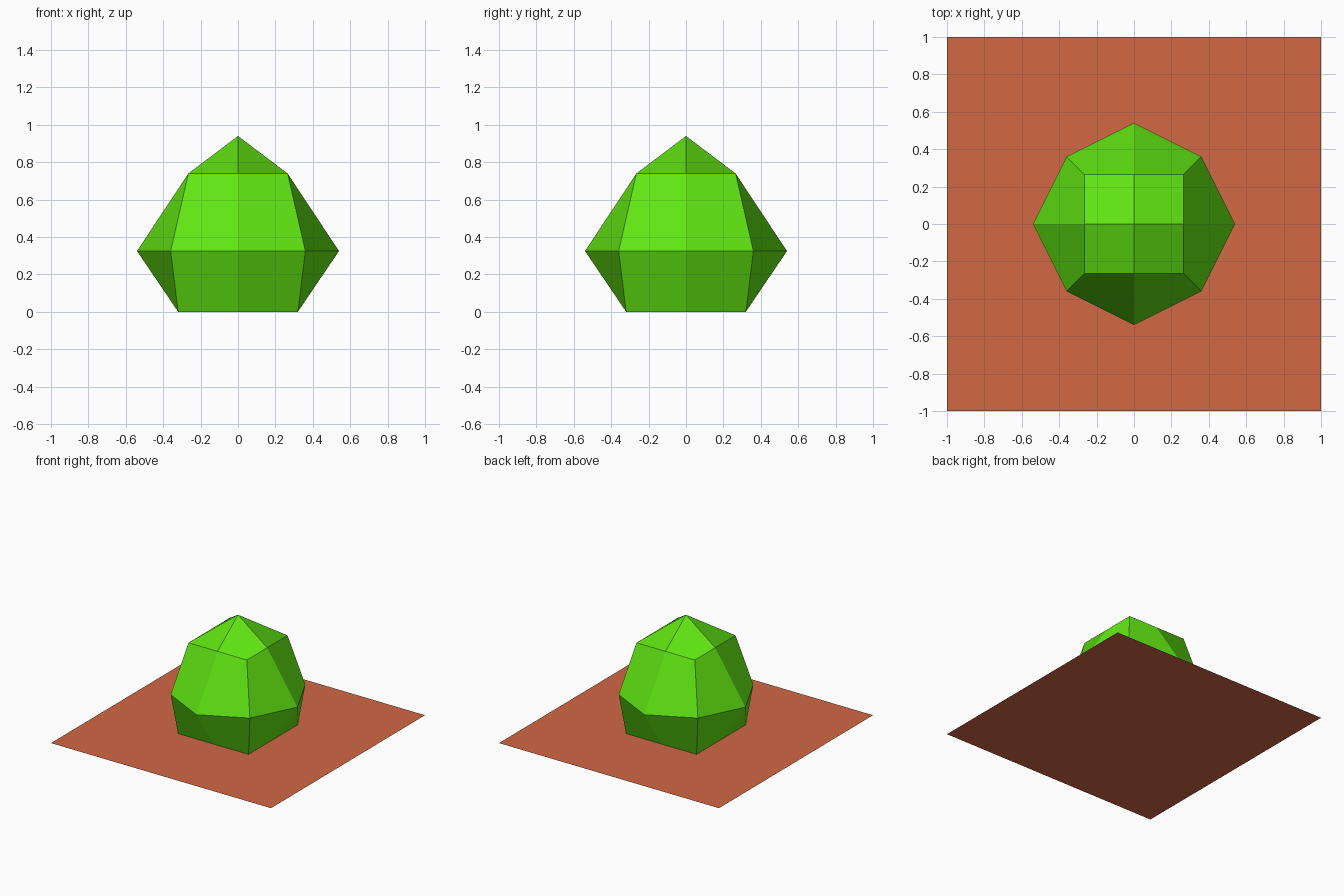
import bpy, bmesh

if "Cube" in bpy.data.objects:
    bpy.data.objects.remove(bpy.data.objects["Cube"])


def material(name, rgb):
    m = bpy.data.materials.new(name)
    m.diffuse_color = (*rgb, 1)
    m.use_nodes = True
    m.node_tree.nodes["Principled BSDF"].inputs["Base Color"].default_value = m.diffuse_color
    return m


def finish(name, bm, mat):
    me = bpy.data.meshes.new(name)
    bm.to_mesh(me)
    bm.free()
    me.materials.append(mat)
    bpy.context.collection.objects.link(bpy.data.objects.new(name, me))


green = material("leaf green", (0.12, 0.79, 0.006))
clay = material("clay orange", (0.64, 0.14, 0.06))

# Flat square of earth
bm = bmesh.new()
bmesh.ops.create_grid(bm, x_segments=1, y_segments=1, size=1)
finish("ground_tile", bm, clay)

# Bush: three eight-sided rings, each (corner offset, mid-side offset, height)
bm = bmesh.new()
corners = [(-1, -1), (1, -1), (1, 1), (-1, 1)]
mids = [(0, -1), (1, 0), (0, 1), (-1, 0)]
rings = []
for c, m, z in [(0.32, 0.32, 0.0), (0.36, 0.54, 0.325), (0.265, 0.265, 0.74)]:
    ring = []
    for (cx, cy), (mx, my) in zip(corners, mids):
        ring.append(bm.verts.new((cx * c, cy * c, z)))
        ring.append(bm.verts.new((mx * m, my * m, z)))
    rings.append(ring)

# Side faces, started so that each quad bulges outwards
for level in range(2):
    low, high = rings[level], rings[level + 1]
    for k in range(8):
        n = (k + 1) % 8
        quad = [low[k], low[n], high[n], high[k]]
        if (k + level) % 2:
            quad = quad[1:] + quad[:1]
        bm.faces.new(quad)

# Pointed top made of four corner quads
apex = bm.verts.new((0, 0, 0.94))
top = rings[2]
for k in range(0, 8, 2):
    bm.faces.new((apex, top[k - 1], top[k], top[k + 1]))
finish("bush", bm, green)
